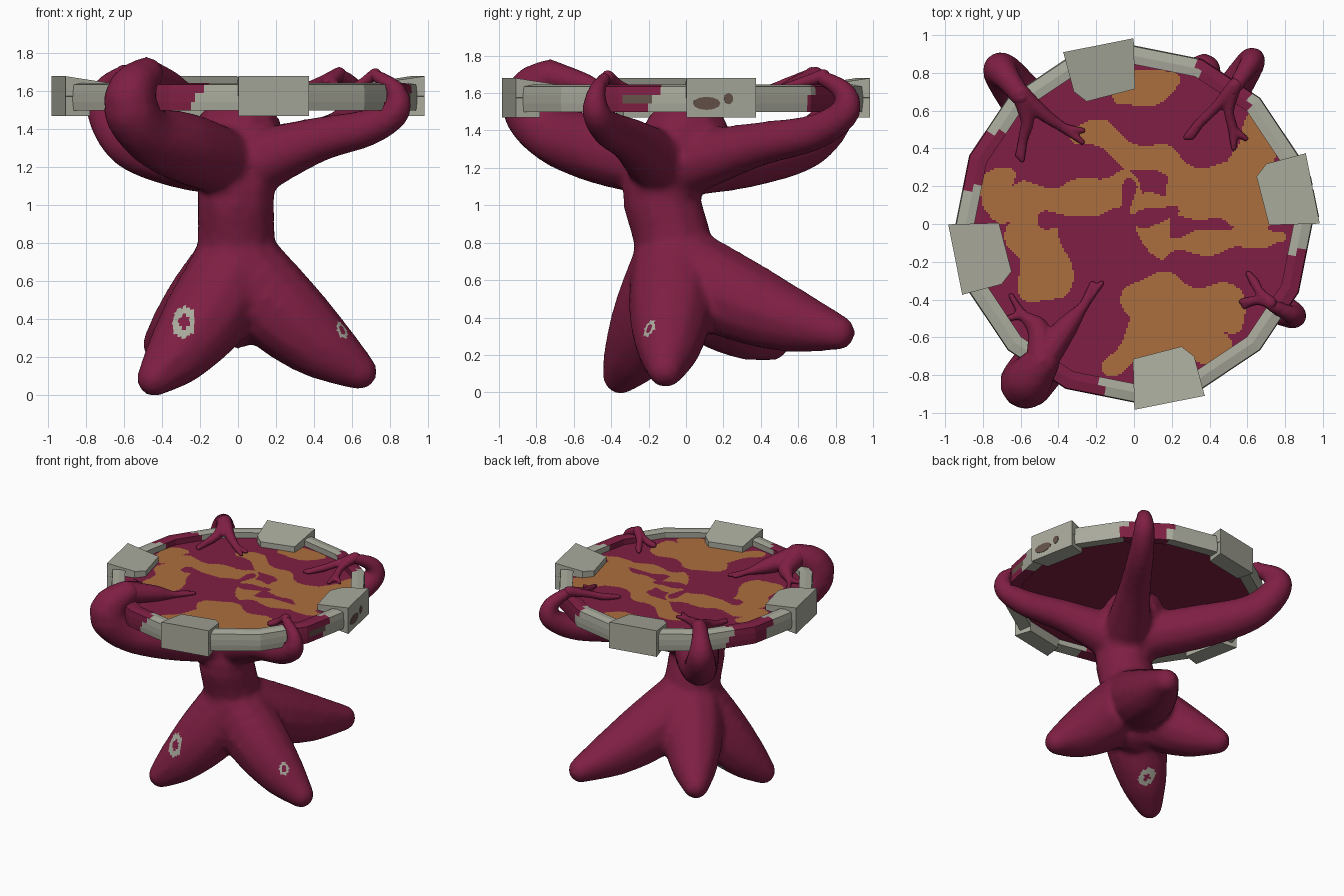
import bpy, bmesh, math
from mathutils import Vector, Matrix

if "Cube" in bpy.data.objects:
    bpy.data.objects.remove(bpy.data.objects["Cube"])

def material(name, rgb):
    m = bpy.data.materials.new(name)
    m.diffuse_color = (*rgb, 1)
    m.use_nodes = True
    m.node_tree.nodes["Principled BSDF"].inputs["Base Color"].default_value = m.diffuse_color
    return m

FLESH = material("crimson flesh", (0.212, 0.0135, 0.056))
ORANGE = material("ochre skin", (0.41, 0.157, 0.047))
STONE = material("grey stone", (0.40, 0.405, 0.335))
RUST = material("brown stain", (0.13, 0.085, 0.07))

def make_object(name, bm, mats):
    bmesh.ops.recalc_face_normals(bm, faces=bm.faces)
    me = bpy.data.meshes.new(name)
    bm.to_mesh(me)
    bm.free()
    for m in mats:
        me.materials.append(m)
    ob = bpy.data.objects.new(name, me)
    bpy.context.collection.objects.link(ob)
    return ob

def polar(deg, r=1.0):
    return Vector((r * math.cos(math.radians(deg)), r * math.sin(math.radians(deg))))

def spline(points):
    """Catmull-Rom samples through (x, y, z, radius) points."""
    p = [Vector(q) for q in points]
    p = [p[0]] + p + [p[-1]]
    for i in range(1, len(p) - 2):
        a, b, c, d = p[i - 1:i + 3]
        n = max(2, int((c - b).length / (0.3 * min(b[3], c[3]))))
        for k in range(n):
            t = k / n
            yield 0.5 * (2 * b + (c - a) * t + (2 * a - 5 * b + 4 * c - d) * t * t
                         + (3 * b - a - 3 * c + d) * t ** 3)
    yield p[-1]

def fleshy(name, paths, voxel, smooth):
    """Chains of balls along paths, fused into one skin."""
    bm = bmesh.new()
    for path in paths:
        for s in spline(path):
            bmesh.ops.create_icosphere(bm, subdivisions=2, radius=s[3],
                                       matrix=Matrix.Translation(s.to_3d()))
    ob = make_object(name, bm, [])
    r = ob.modifiers.new("fuse", 'REMESH')
    r.mode = 'VOXEL'
    r.voxel_size = voxel
    s = ob.modifiers.new("soften", 'SMOOTH')
    s.factor, s.iterations = 0.5, smooth
    dg = bpy.context.evaluated_depsgraph_get()
    me = bpy.data.meshes.new_from_object(ob.evaluated_get(dg))
    ob.modifiers.clear()
    ob.data = me
    me.materials.clear()
    for m in (FLESH, STONE):
        me.materials.append(m)
    for f in me.polygons:
        f.use_smooth = True
        f.material_index = 0
    return ob

# Trunk
paths = [[(0, 0, .45, .21), (-.01, -.08, .85, .215), (-.01, -.13, 1.08, .215), (0, 0, 1.34, .25)]]

# Four tapering legs sagging slightly between the hip and each foot
hip = Vector((0, -.06, .68))
for foot in [(-.44, -.35, .085), (.64, -.11, .12), (.37, .81, .32), (-.41, .46, .265)]:
    spine = [hip.lerp(Vector(foot), i / 3) - Vector((0, 0, .04 * (i in (1, 2)))) for i in range(4)]
    paths.append([(*p, r) for p, r in zip(spine, (.24, .235, .185, .098))])

# Four arms share one side profile (reach, height, radius) and hook over the rim;
# each has an angle, reach, arm girth, hand girth, lift and fingers (turn from inward, length)
ARM = [(.1, 1.22, .18), (.5, 1.31, .125), (.85, 1.38, .1), (1.03, 1.5, .09), (1.02, 1.61, .075),
       (.88, 1.69, .055)]
arms = {"front_left_hand": (-124, .98, 1.55, 1.75, -.01, [(-4, .52), (66, .4)]),
        "back_left_hand": (131, 1.03, 1.35, 1.05, -.05, [(12, .42), (-44, .36)]),
        "back_right_hand": (54, 1.02, 1.0, .8, .01, [(-8, .38), (39, .34)]),
        "right_hand": (-30, .94, 1.0, .7, .03, [(-25, .2), (30, .16)])}
for name, (deg, reach, girth, hand, lift, fingers) in arms.items():
    arm = []
    for i, (r, z, w) in enumerate(ARM):
        p = polar(deg, r * reach) + Vector((0, -.1 * (1 - r)))
        scale = 1 if i == 0 else girth if i < 3 else hand if i > 3 else (girth + hand) / 2
        arm.append((*p, z + lift * (i in (1, 2)), w * scale))
    paths.append(arm)
    wrist = polar(deg, .89 * reach)
    claws = []
    for turn, length in fingers:
        # Knuckle, bent finger and a side claw
        knuckle = wrist + polar(deg + 180 + turn * .6, length * .4)
        mid = knuckle + polar(deg + 180 + turn * 1.2, length * .3)
        tip = mid + polar(deg + 180 + turn, length * .3)
        spur = mid + polar(deg + 200 + turn * 1.8, length * .25)
        claws.append([(*wrist, 1.69, .05 * hand), (*knuckle, 1.65, .036 * hand),
                      (*mid, 1.62, .027), (*tip, 1.61, .016)])
        claws.append([(*mid, 1.62, .025), (*spur, 1.61, .016)])
    fleshy(name, claws, .011, 2)
body = fleshy("fleshy_trunk", paths, .022, 8)

# Pale ring marks on the legs
polys = body.data.polygons
for spot, size in [((-.32, -.5, .42), .088), ((.6, -.25, .38), .045), ((-.22, -.12, .15), .075)]:
    centre = min(polys, key=lambda f: (f.center - Vector(spot)).length).center.copy()
    for f in polys:
        d = f.center - centre
        d.x *= 1.35
        if size * .42 < d.length < size:
            f.material_index = 1

# Table top with skin patches: capsules (x1, y1, x2, y2, radius)
patches = [(-.05, .72, .14, .74, .09), (-.25, .48, .3, .26, .065), (-.72, .24, -.7, .12, .07),
           (-.68, .1, -.05, .15, .1), (-.54, 0, -.46, -.3, .13), (.3, .18, .65, .12, .15),
           (.64, .48, .6, .2, .1), (.1, .1, .13, -.08, .09), (.13, -.1, .78, -.07, .055),
           (.1, -.42, .46, -.46, .14), (.05, -.5, -.08, -.74, .06), (.1, -.6, .42, -.62, .1)]
gaps = [(-.46, .02, -.08, 0, .035), (-.08, 0, -.02, .19, .035), (.04, .03, .2, .06, .035)]

def inside(x, y, capsules):
    w = .018 * (math.sin(23 * x + 9 * y) + math.sin(19 * y - 11 * x + 2))
    p = Vector((x, y))
    for x1, y1, x2, y2, r in capsules:
        a, d = Vector((x1, y1)), Vector((x2 - x1, y2 - y1))
        t = max(0, min(1, (p - a).dot(d) / d.length_squared))
        if (p - a - d * t).length < r + w * min(1, r / .06):
            return True
    return False

bm = bmesh.new()
bmesh.ops.create_grid(bm, x_segments=170, y_segments=170, size=.9)
bmesh.ops.delete(bm, geom=[v for v in bm.verts if v.co.length > .9], context='VERTS')
for v in bm.verts:
    v.co.z = 1.595
for f in bm.faces:
    c = f.calc_center_median()
    f.material_index = int(inside(c.x, c.y, patches) and not inside(c.x, c.y, gaps))
make_object("table_top", bm, [FLESH, ORANGE])

bm = bmesh.new()
bmesh.ops.create_cone(bm, cap_ends=True, segments=16, radius1=.88, radius2=.88, depth=.04,
                      matrix=Matrix.Translation((0, 0, 1.57)))
make_object("table_underside", bm, [FLESH])

# Sixteen-sided stone rim, overgrown with flesh near the hands
profile = [(.85, 1.51), (.94, 1.5), (.945, 1.545), (.945, 1.59), (.94, 1.635), (.89, 1.645), (.845, 1.64)]
STEPS = 16
N, M = 16 * STEPS, len(profile)
bm = bmesh.new()
rings = []
for i in range(N):
    k, t = divmod(i, STEPS)
    d = polar(k * 22.5).lerp(polar(k * 22.5 + 22.5), t / STEPS)
    rings.append([bm.verts.new((d.x * r, d.y * r, z)) for r, z in profile])
for i in range(N):
    deg = 360 * (i + .5) / N
    nxt = rings[(i + 1) % N]
    for j in range(M):
        k = (j + 1) % M
        f = bm.faces.new((rings[i][j], nxt[j], nxt[k], rings[i][k]))
        w = deg + 2.5 * math.sin(j * 1.3)
        if any(abs(w - c) < 10.5 for c in (56, 156, 247, 339)):
            f.material_index = 1
        if j == 2 and abs(w - 345) < 5:
            f.material_index = 2
make_object("stone_rim", bm, [STONE, FLESH, RUST])

# Four stone clamps: a wide top lip tapering inward, a short lip below the rim
outline = [(.965, -.19), (.965, .19), (.75, .176), (.685, .12), (.70, -.145)]
for n, name in enumerate(["right_clamp", "back_clamp", "left_clamp", "front_clamp"]):
    rot = Matrix.Rotation(math.radians(11.25 + 90 * n), 4, 'Z')
    bm = bmesh.new()
    def level(z, slope, inner):
        return [bm.verts.new(rot @ Vector((max(u, inner), v, z - slope * (.965 - u)))) for u, v in outline]
    loops = [level(1.68, .15, 0), level(1.575, 0, 0), level(1.574, 0, .83), level(1.47, 0, .83)]
    bm.faces.new(loops[0])
    bm.faces.new(loops[-1][::-1])
    for up, low in zip(loops, loops[1:]):
        for i in range(5):
            j = (i + 1) % 5
            bm.faces.new((low[i], low[j], up[j], up[i]))
    make_object(name, bm, [STONE])

# Brown stains on the outer face of the right clamp
for name, v, z, w, h in [("large_stain", -.08, 1.545, .075, .035), ("small_stain", .04, 1.57, .025, .03)]:
    m = (Matrix.Rotation(math.radians(11.25), 4, 'Z') @ Matrix.Translation((.966, v, z))
         @ Matrix.Rotation(math.pi / 2, 4, 'Y') @ Matrix.Diagonal((h, w, 1, 1)))
    bm = bmesh.new()
    bmesh.ops.create_cone(bm, cap_ends=True, segments=12, radius1=1, radius2=1, depth=.004, matrix=m)
    make_object(name, bm, [RUST])
